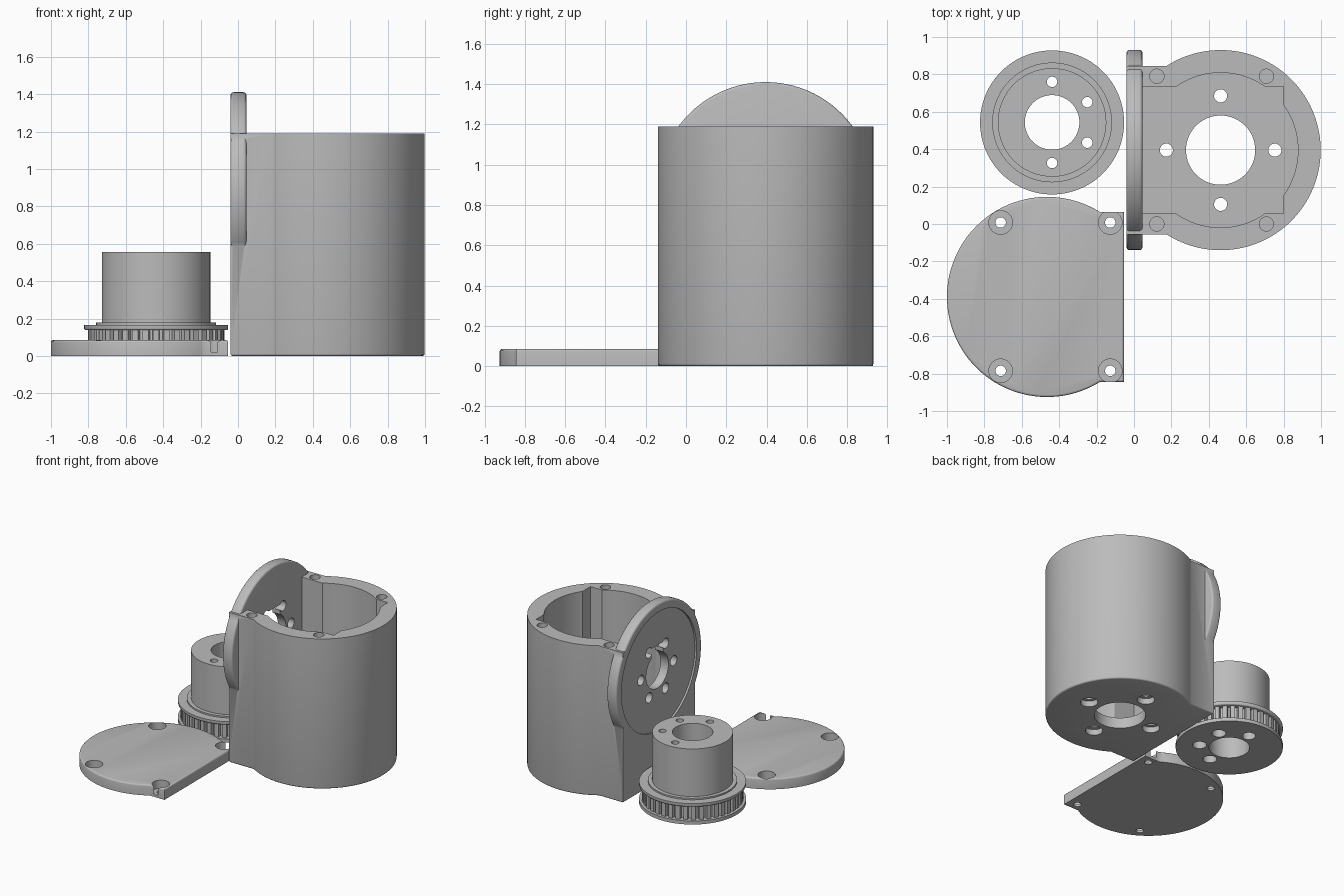
import bpy, bmesh, math
from mathutils import Matrix, Vector

if "Cube" in bpy.data.objects:
    bpy.data.objects.remove(bpy.data.objects["Cube"])

GREY = bpy.data.materials.new("plain_grey")
GREY.diffuse_color = (0.5, 0.5, 0.5, 1)
GREY.use_nodes = True
GREY.node_tree.nodes["Principled BSDF"].inputs["Base Color"].default_value = GREY.diffuse_color


def circle(cx, cy, r, n=96):
    return [(cx + r * math.cos(2 * math.pi * i / n), cy + r * math.sin(2 * math.pi * i / n))
            for i in range(n)]


def rect(x0, x1, y0, y1):
    return [(x0, y0), (x1, y0), (x1, y1), (x0, y1)]


def d_shape(cx, cy, r, flat_x, half, n=96):
    """Round outline with a square-cornered flat on one side of it."""
    side = 1 if flat_x > cx else -1
    a = math.asin(half / r)
    pts = [(flat_x, cy - half)]
    for i in range(n + 1):
        t = -a - (2 * math.pi - 2 * a) * i / n
        pts.append((cx + side * r * math.cos(t), cy + r * math.sin(t)))
    pts.append((flat_x, cy + half))
    return pts


def prism(name, pts, z0, z1, bev_top=0, bev_bot=0, matrix=None):
    """Extrude an outline from z0 to z1, optionally rounding its rims."""
    bm = bmesh.new()
    face = bm.faces.new([bm.verts.new((x, y, z0)) for x, y in pts])
    up = bmesh.ops.extrude_face_region(bm, geom=[face])
    bmesh.ops.translate(bm, vec=(0, 0, z1 - z0),
                        verts=[v for v in up["geom"] if isinstance(v, bmesh.types.BMVert)])
    bmesh.ops.recalc_face_normals(bm, faces=bm.faces)
    for z, w in ((z1, bev_top), (z0, bev_bot)):
        if w:
            rim = [e for e in bm.edges if all(abs(v.co.z - z) < 1e-5 for v in e.verts)]
            bmesh.ops.bevel(bm, geom=rim, offset=w, segments=3, profile=0.5, affect='EDGES')
    if matrix:
        bm.transform(matrix)
    me = bpy.data.meshes.new(name)
    bm.to_mesh(me)
    bm.free()
    me.materials.append(GREY)
    ob = bpy.data.objects.new(name, me)
    bpy.context.collection.objects.link(ob)
    return ob


def combine(ob, tools, op='DIFFERENCE'):
    for tool in tools:
        m = ob.modifiers.new(op.lower(), 'BOOLEAN')
        m.operation, m.object, m.solver = op, tool, 'EXACT'
        bpy.context.view_layer.objects.active = ob
        bpy.ops.object.modifier_apply(modifier=m.name)
        bpy.data.objects.remove(tool)


def drill(x, y, r, z0, z1, n=32, matrix=None):
    return prism("cutter", circle(x, y, r, n), z0, z1, matrix=matrix)


def polar(cx, cy, r, degrees):
    return [(cx + r * math.cos(math.radians(d)), cy + r * math.sin(math.radians(d))) for d in degrees]


# Motor housing: D-shaped cup with square pockets in the bore
HX, HY, R = 0.463, 0.395, 0.535
housing = prism("motor_housing", d_shape(HX, HY, R, -0.04, 0.45), 0, 1.19, bev_bot=0.012)
combine(housing, [
    drill(HX, HY, 0.414, 0.085, 1.5, 96),
    prism("cutter", rect(0.045, 0.80, 0.055, 0.735), 0.085, 1.5)])

# Round mounting flange standing on the flat wall (local x -> down, y -> y, z -> x)
side_on = Matrix.Translation((0, HY, 0.875)) @ Matrix.Rotation(math.pi / 2, 4, 'Y')
flange = prism("flange", circle(0, 0, R), -0.04, 0.045, 0.015, 0.015, side_on)
combine(housing, [flange], 'UNION')

# Flange recess, shaft slot and screw holes
cuts = [drill(0, 0, 0.47, -0.1, -0.025, 96, side_on),
        drill(0, 0, 0.14, -0.1, 0.1, 48, side_on),
        prism("cutter", rect(-0.20, 0, -0.07, 0.07), -0.1, 0.1, matrix=side_on)]
cuts += [drill(x, y, 0.04, -0.1, 0.1, 24, side_on)
         for x, y in polar(0, 0, 0.205, (-90, -30, 30, 90, 150, 210))]
# Floor bore, counterbored floor holes and blind rim holes
cuts.append(drill(HX, HY, 0.185, -0.1, 0.2, 64))
for x, y in polar(HX, HY, 0.29, (0, 90, 180, 270)):
    cuts += [drill(x, y, 0.035, -0.1, 0.2), drill(x, y, 0.063, -0.1, 0.045)]
cuts += [drill(x, y, 0.038, 0.9, 1.3) for x in (0.122, 0.708) for y in (0.0, 0.79)]
combine(housing, cuts)

# Lid plate with counterbored screw holes
lid = prism("lid_plate", d_shape(-0.465, -0.39, R, -0.053, 0.455), 0, 0.085, bev_top=0.012)
cuts = []
for x in (-0.713, -0.127):
    for y in (0.008, -0.785):
        cuts += [drill(x, y, 0.063, 0.02, 0.2), drill(x, y, 0.028, -0.1, 0.1)]
combine(lid, cuts)

# Belt pulley: toothed band between two flanges, with a tall hub
PX, PY, TEETH = -0.438, 0.543, 40
band = []
for i in range(TEETH):
    for f, r in ((-0.28, 0.365), (0.28, 0.365), (0.36, 0.335), (0.64, 0.335)):
        t = 2 * math.pi * (i + f) / TEETH
        band.append((PX + r * math.cos(t), PY + r * math.sin(t)))
pulley = prism("belt_pulley", band, 0.01, 0.15)
combine(pulley, [
    prism("lower_flange", circle(PX, PY, 0.385), 0, 0.028),
    prism("upper_flange", circle(PX, PY, 0.385), 0.138, 0.166, bev_bot=0.01),
    prism("hub_step", circle(PX, PY, 0.32), 0.15, 0.178),
    prism("hub", circle(PX, PY, 0.29), 0.1, 0.555)], 'UNION')
cuts = [drill(PX, PY, 0.146, -0.1, 0.7, 64)]
for x, y in polar(PX, PY, 0.217, (90, 30, -30, -90)):
    cuts += [drill(x, y, 0.028, -0.1, 0.7), drill(x, y, 0.05, -0.1, 0.1)]
combine(pulley, cuts)

# Smooth the curved walls, keep machined edges crisp
for ob in (housing, lid, pulley):
    bpy.ops.object.select_all(action='DESELECT')
    ob.select_set(True)
    bpy.context.view_layer.objects.active = ob
    bpy.ops.object.shade_smooth_by_angle(angle=math.radians(32))
